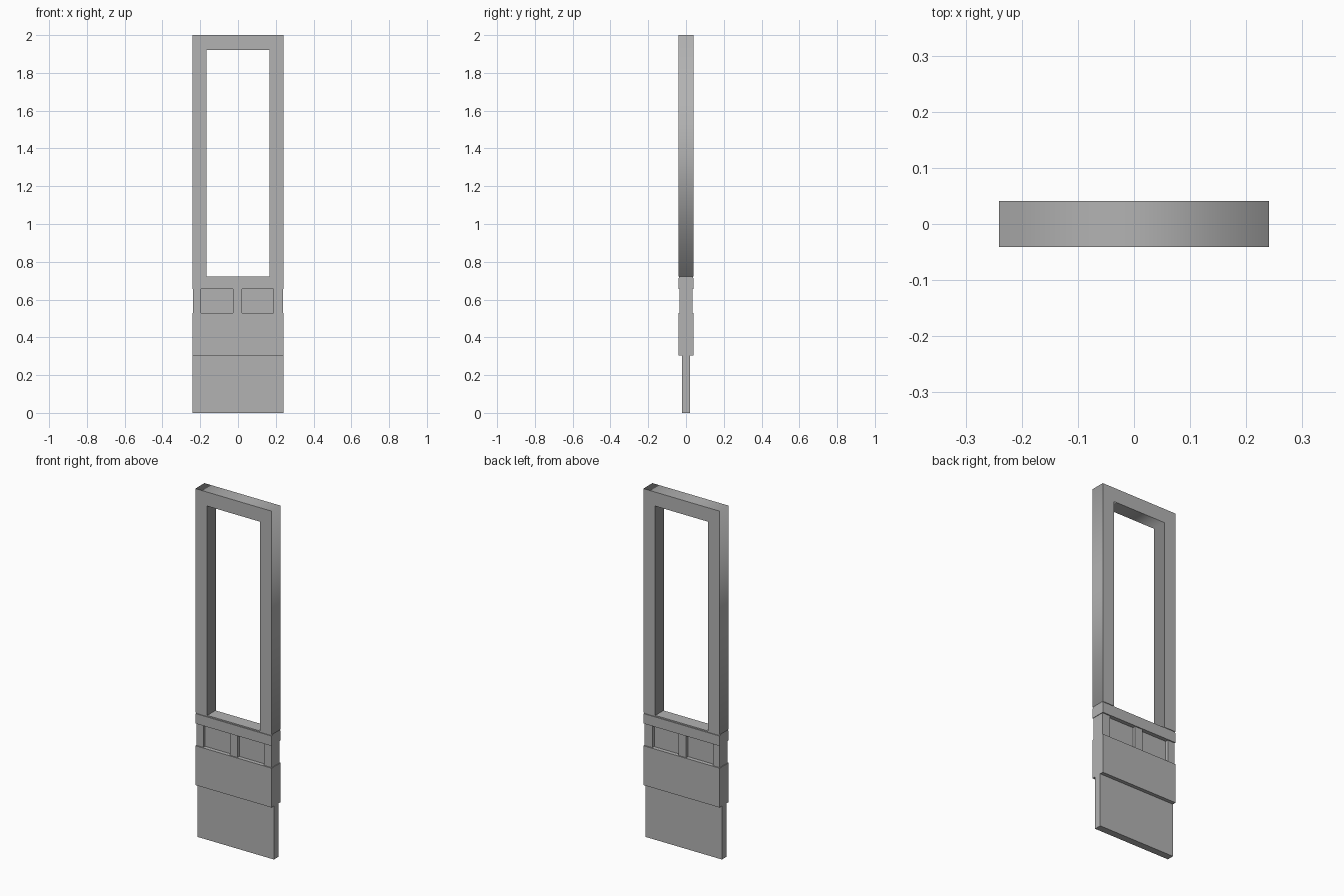
import bpy

cube = bpy.data.objects.get("Cube")
if cube:
    bpy.data.objects.remove(cube, do_unlink=True)

grey = bpy.data.materials.new("plain_grey")
grey.use_nodes = True
colour = (0.45, 0.45, 0.45, 1)
grey.diffuse_color = colour
grey.node_tree.nodes["Principled BSDF"].inputs["Base Color"].default_value = colour

HALF_W = 0.241   # overall half width
HALF_D = 0.041   # overall half depth


def block(name, x0, x1, z0, z1, half_depth):
    """Box centred on y = 0, given by its x and z limits."""
    bpy.ops.mesh.primitive_cube_add(size=1, location=((x0 + x1) / 2, 0, (z0 + z1) / 2))
    obj = bpy.context.object
    obj.name = name
    obj.scale = (x1 - x0, 2 * half_depth, z1 - z0)
    bpy.ops.object.transform_apply(location=False, rotation=False, scale=True)
    obj.data.materials.append(grey)
    return obj


# Thin foot panel and thick lower body
block("foot_panel", -HALF_W, HALF_W, 0, 0.305, 0.02)
block("lower_body", -HALF_W, HALF_W, 0.305, 0.53, HALF_D)

# Recessed band with three uprights
block("recessed_panel", -0.2, 0.2, 0.53, 0.657, 0.018)
for name, x0, x1 in (("right_upright", -HALF_W + 0.003, -0.195),
                     ("middle_upright", -0.026, 0.022),
                     ("left_upright", 0.188, HALF_W - 0.003)):
    block(name, x0, x1, 0.53, 0.657, 0.035)

# Cross rail with a shallow shadow groove above it
block("cross_rail", -HALF_W, HALF_W, 0.657, 0.714, HALF_D)
block("rail_groove", -HALF_W, HALF_W, 0.714, 0.721, 0.037)

# Tall open frame: one closed outline with a hole, extruded through its depth
curve = bpy.data.curves.new("open_frame", "CURVE")
curve.dimensions = "2D"
curve.fill_mode = "BOTH"
curve.extrude = HALF_D
inner_x, inner_top = 0.168, 1.92
outline = [(-HALF_W, 0.721), (-inner_x, 0.721), (-inner_x, inner_top), (inner_x, inner_top),
           (inner_x, 0.721), (HALF_W, 0.721), (HALF_W, 2), (-HALF_W, 2)]
spline = curve.splines.new("POLY")
spline.points.add(len(outline) - 1)
for point, (x, z) in zip(spline.points, outline):
    point.co = (x, z, 0, 1)
spline.use_cyclic_u = True
frame = bpy.data.objects.new("open_frame", curve)
bpy.context.collection.objects.link(frame)
frame.rotation_euler.x = 1.5708
curve.materials.append(grey)
bpy.ops.object.select_all(action="DESELECT")
frame.select_set(True)
bpy.context.view_layer.objects.active = frame
bpy.ops.object.convert(target="MESH")
